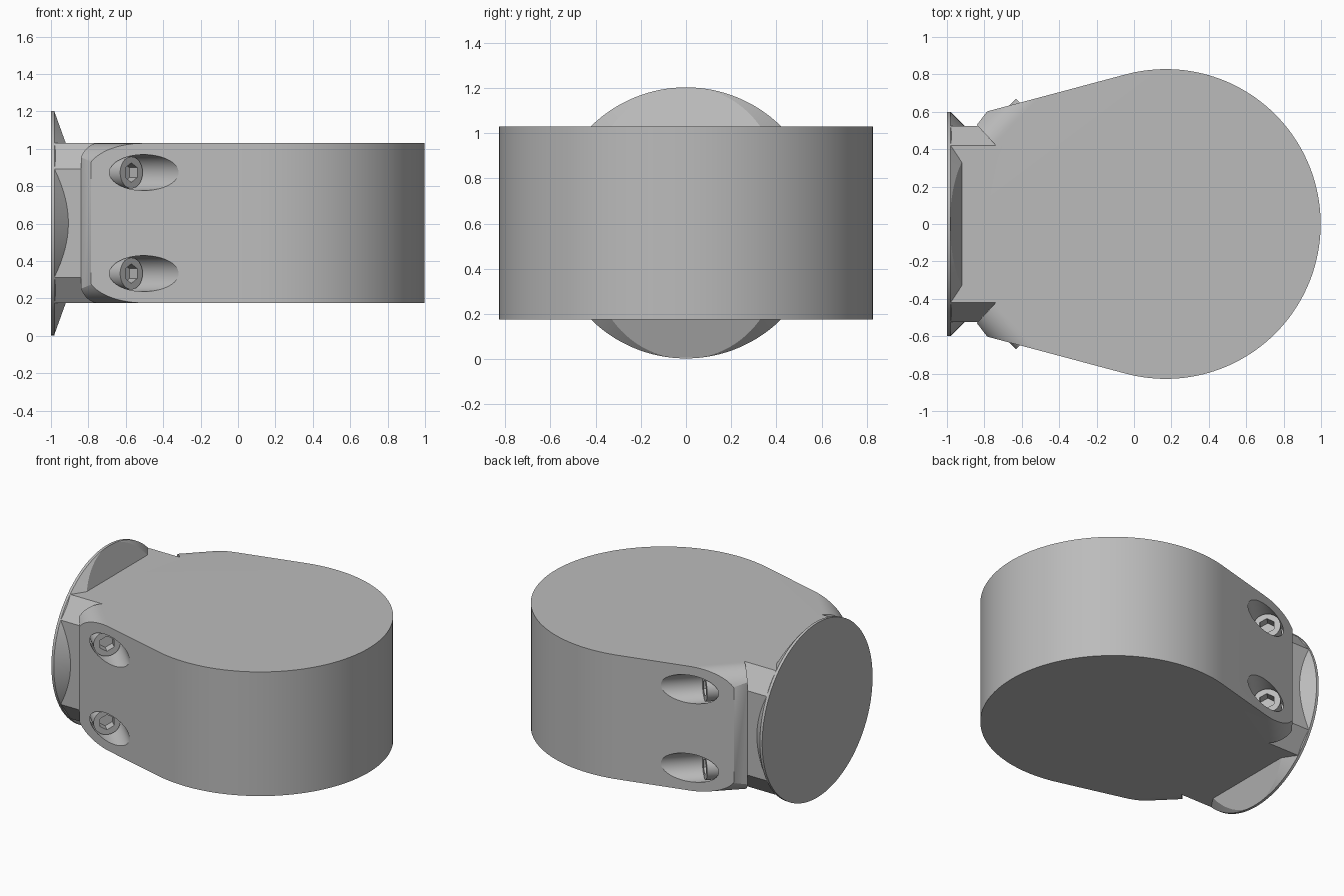
import bpy, bmesh, math
from mathutils import Matrix, Vector

if "Cube" in bpy.data.objects:
    bpy.data.objects.remove(bpy.data.objects["Cube"])

ZC = 0.603          # mid height
HALF = 0.427        # half height of the body
grey = bpy.data.materials.new("light_grey")
grey.diffuse_color = (0.5, 0.5, 0.5, 1)
grey.use_nodes = True
grey.node_tree.nodes["Principled BSDF"].inputs["Base Color"].default_value = grey.diffuse_color


def circle(r, n):
    return [(r * math.cos(math.pi / 2 + 2 * math.pi * i / n),
             r * math.sin(math.pi / 2 + 2 * math.pi * i / n)) for i in range(n)]


def frame(u, v, w, origin):
    m = Matrix((u, v, w)).transposed().to_4x4()
    m.translation = Vector(origin)
    return m


def prism(name, pts, mat, h0, h1, taper=1.0, planes=()):
    """Extrude a profile along the frame's third axis, then trim it by planes."""
    bm = bmesh.new()
    a = [bm.verts.new(mat @ Vector((x, y, h0))) for x, y in pts]
    b = [bm.verts.new(mat @ Vector((x * taper, y * taper, h1))) for x, y in pts]
    bm.faces.new(a)
    bm.faces.new(b)
    for i in range(len(a)):
        j = (i + 1) % len(a)
        bm.faces.new((a[i], a[j], b[j], b[i]))
    bmesh.ops.recalc_face_normals(bm, faces=bm.faces)
    for co, no in planes:
        r = bmesh.ops.bisect_plane(bm, geom=bm.verts[:] + bm.edges[:] + bm.faces[:],
                                   plane_co=co, plane_no=no, clear_outer=True)
        cut = [e for e in r["geom_cut"] if isinstance(e, bmesh.types.BMEdge)]
        bmesh.ops.holes_fill(bm, edges=cut, sides=0)
    bmesh.ops.recalc_face_normals(bm, faces=bm.faces)
    me = bpy.data.meshes.new(name)
    bm.to_mesh(me)
    bm.free()
    me.materials.append(grey)
    ob = bpy.data.objects.new(name, me)
    bpy.context.collection.objects.link(ob)
    return ob


def activate(ob):
    bpy.ops.object.select_all(action='DESELECT')
    ob.select_set(True)
    bpy.context.view_layer.objects.active = ob


def subtract(ob, cutter):
    activate(ob)
    m = ob.modifiers.new("cut", 'BOOLEAN')
    m.operation, m.solver, m.object = 'DIFFERENCE', 'EXACT', cutter
    bpy.ops.object.modifier_apply(modifier=m.name)
    bpy.data.objects.remove(cutter)


def smooth(ob):
    activate(ob)
    bpy.ops.object.shade_smooth_by_angle(angle=math.radians(25))


upright = frame((1, 0, 0), (0, 1, 0), (0, 0, 1), (0, 0, ZC))

# curved joint line between body and neck, from +y to -y
joint = [(-0.80 + 0.08 * (y / 0.4) ** 2, y) for y in [0.4 - 0.05 * i for i in range(17)]]

# body: teardrop outline
R, CX, TAN = 0.828, 0.17, math.radians(104.8)
arc = [(CX + R * math.cos(t), R * math.sin(t))
       for t in [-TAN + 2 * TAN * i / 96 for i in range(97)]]
outline = arc + [(-0.785, 0.602), (-0.84, 0.53)] + joint + [(-0.84, -0.53), (-0.785, -0.602)]
body = prism("body", outline, upright, -HALF, HALF)

# rounded corners, counterbores and socket screws along the 45 degree screw axes
Q = math.sqrt(0.5)
CR = 0.157
for sy in (1, -1):
    for sz in (1, -1):
        f = frame((-Q, sy * Q, 0), (0, 0, sz), (Q, sy * Q, 0),
                  (-0.57, sy * 0.61, ZC + sz * 0.27))
        corner = [(CR * math.sin(i * math.pi / 32), CR * math.cos(i * math.pi / 32))
                  for i in range(17)]
        corner += [(0.4, 0), (0.4, 0.4), (0, 0.4)]
        subtract(body, prism("corner_cutter", corner, f, -0.6, 0.4))
        subtract(body, prism("bore_cutter", circle(0.096, 48), f, -0.13, 0.7))
        screw = prism("screw_head", circle(0.085, 40), f, -0.131, 0)
        subtract(screw, prism("socket_cutter", circle(0.052, 6), f, -0.06, 0.1))
        smooth(screw)
smooth(body)

# neck: block with chamfered long edges
chamfers = [(Vector((0, sy * 0.525, ZC + sz * 0.29)), Vector((0, sy * 0.138, sz * 0.105)))
            for sy in (1, -1) for sz in (1, -1)]
neck_outline = ([(-0.99, 0.525), (-0.836, 0.525)] + joint +
                [(-0.836, -0.525), (-0.99, -0.525)])
neck = prism("neck", neck_outline, upright, -HALF, HALF, planes=chamfers)
smooth(neck)

# flange: round plate with a bevelled back, relieved by ramps above and below
along_x = frame((0, 1, 0), (0, 0, 1), (1, 0, 0), (0, 0, ZC))
ramps = [(Vector((-0.982, 0, ZC + s * 0.597)), Vector((1, 0, s * 0.36))) for s in (1, -1)]
plate = prism("flange_plate", circle(0.6, 128), along_x, -1.0, -0.982)
bevel = prism("flange_bevel", circle(0.6, 128), along_x, -0.982, -0.87,
              taper=0.488 / 0.6, planes=ramps)
smooth(plate)
smooth(bevel)
